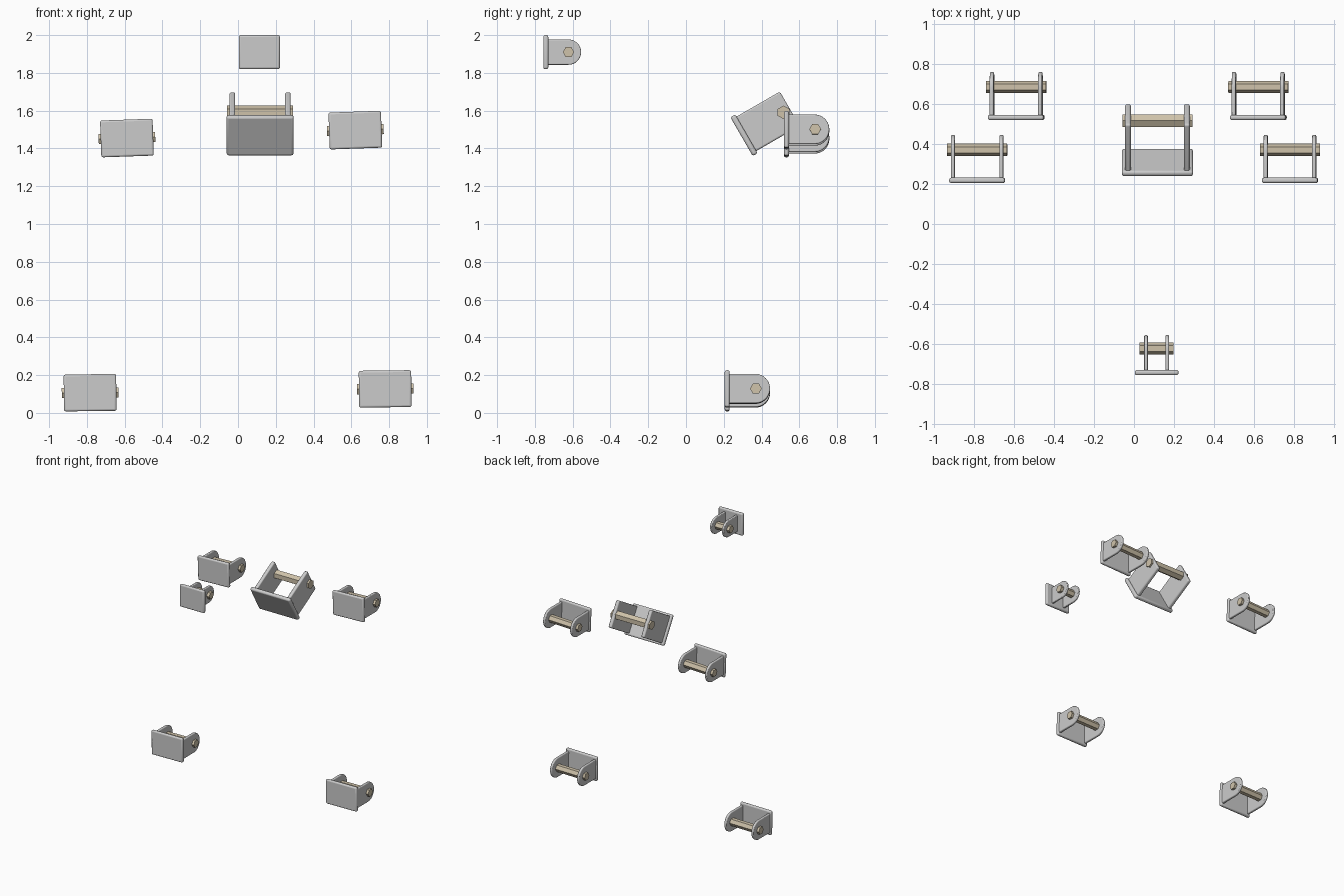
import bpy, bmesh
from math import sin, cos, pi, radians
from mathutils import Matrix, Vector

if "Cube" in bpy.data.objects:
    bpy.data.objects.remove(bpy.data.objects["Cube"])

tan = bpy.data.materials.new("tan_bolt")
tan.diffuse_color = (0.62, 0.54, 0.40, 1)
tan.use_nodes = True
tan.node_tree.nodes["Principled BSDF"].inputs["Base Color"].default_value = tan.diffuse_color


def prism(name, profile, x0, x1, matrix, bevel=0.0, material=None):
    """Extrude a (y, z) profile along x and place it with the matrix."""
    bm = bmesh.new()
    face = bm.faces.new([bm.verts.new((x0, y, z)) for y, z in profile])
    ext = bmesh.ops.extrude_face_region(bm, geom=[face])["geom"]
    bmesh.ops.translate(bm, vec=(x1 - x0, 0, 0),
                        verts=[v for v in ext if isinstance(v, bmesh.types.BMVert)])
    bmesh.ops.recalc_face_normals(bm, faces=bm.faces)
    mesh = bpy.data.meshes.new(name)
    bm.to_mesh(mesh)
    bm.free()
    ob = bpy.data.objects.new(name, mesh)
    bpy.context.collection.objects.link(ob)
    ob.matrix_world = matrix
    if material:
        mesh.materials.append(material)
    if bevel:
        mod = ob.modifiers.new("soft_edges", "BEVEL")
        mod.width = bevel
        mod.segments = 3
        mod.limit_method = "ANGLE"
        mod.angle_limit = radians(40)
    bpy.ops.object.select_all(action="DESELECT")
    ob.select_set(True)
    bpy.context.view_layer.objects.active = ob
    bpy.ops.object.shade_smooth_by_angle(angle=radians(30))
    return ob


def lug_profile(end, half, r, n=10):
    """Tab running from the plate (y = 0) to a rounded end."""
    pts = [(0, -half)]
    for cz, a0 in ((-(half - r), -pi / 2), (half - r, 0)):
        for i in range(n + 1):
            a = a0 + i / n * pi / 2
            p = (end - r + r * cos(a), cz + r * sin(a))
            if (Vector(p) - Vector(pts[-1])).length > 1e-5:
                pts.append(p)
    return pts + [(0, half)]


def bracket(name, loc, roll, pitch, plate, lug_x, lug, bolt):
    m = (Matrix.Translation(loc) @ Matrix.Rotation(radians(pitch), 4, "X")
         @ Matrix.Rotation(radians(-roll), 4, "Y"))
    w, h, t = plate
    lt, end, half, r = lug
    bolt_y, bolt_half, bolt_r = bolt
    # back plate
    y, z = t / 2, h / 2
    prism(name + "_plate", [(-y, -z), (y, -z), (y, z), (-y, z)], -w / 2, w / 2, m, t * 0.38)
    # pair of side lugs
    for side, s in (("left", -1), ("right", 1)):
        prism(f"{name}_{side}_lug", lug_profile(end, half, r),
              s * lug_x - lt / 2, s * lug_x + lt / 2, m, lt * 0.3)
    # hexagonal cross bolt
    hexagon = [(bolt_y + bolt_r * cos(i * pi / 3), bolt_r * sin(i * pi / 3)) for i in range(6)]
    prism(name + "_bolt", hexagon, -bolt_half, bolt_half, m, 0, tan)


# four matching corner brackets
for name, loc, roll in (
        ("lower_left_bracket", (-0.783, 0.218, 0.107), 0.7),
        ("lower_right_bracket", (0.779, 0.218, 0.127), 0.7),
        ("upper_left_bracket", (-0.588, 0.532, 1.455), 2),
        ("upper_right_bracket", (0.621, 0.532, 1.497), 2)):
    bracket(name, loc, roll, 0, (0.278, 0.195, 0.026), 0.121,
            (0.02, 0.227, 0.078, 0.078), (0.152, 0.15, 0.031))

# small top bracket
bracket("top_bracket", (0.113, -0.742, 1.91), 0, 0, (0.218, 0.18, 0.026), 0.053,
        (0.018, 0.187, 0.067, 0.067), (0.12, 0.085, 0.03))

# large tilted middle bracket with square lugs
bracket("middle_bracket", (0.117, 0.307, 1.47), 0, 30, (0.355, 0.238, 0.03), 0.147,
        (0.029, 0.28, 0.105, 0.012), (0.242, 0.175, 0.036))
